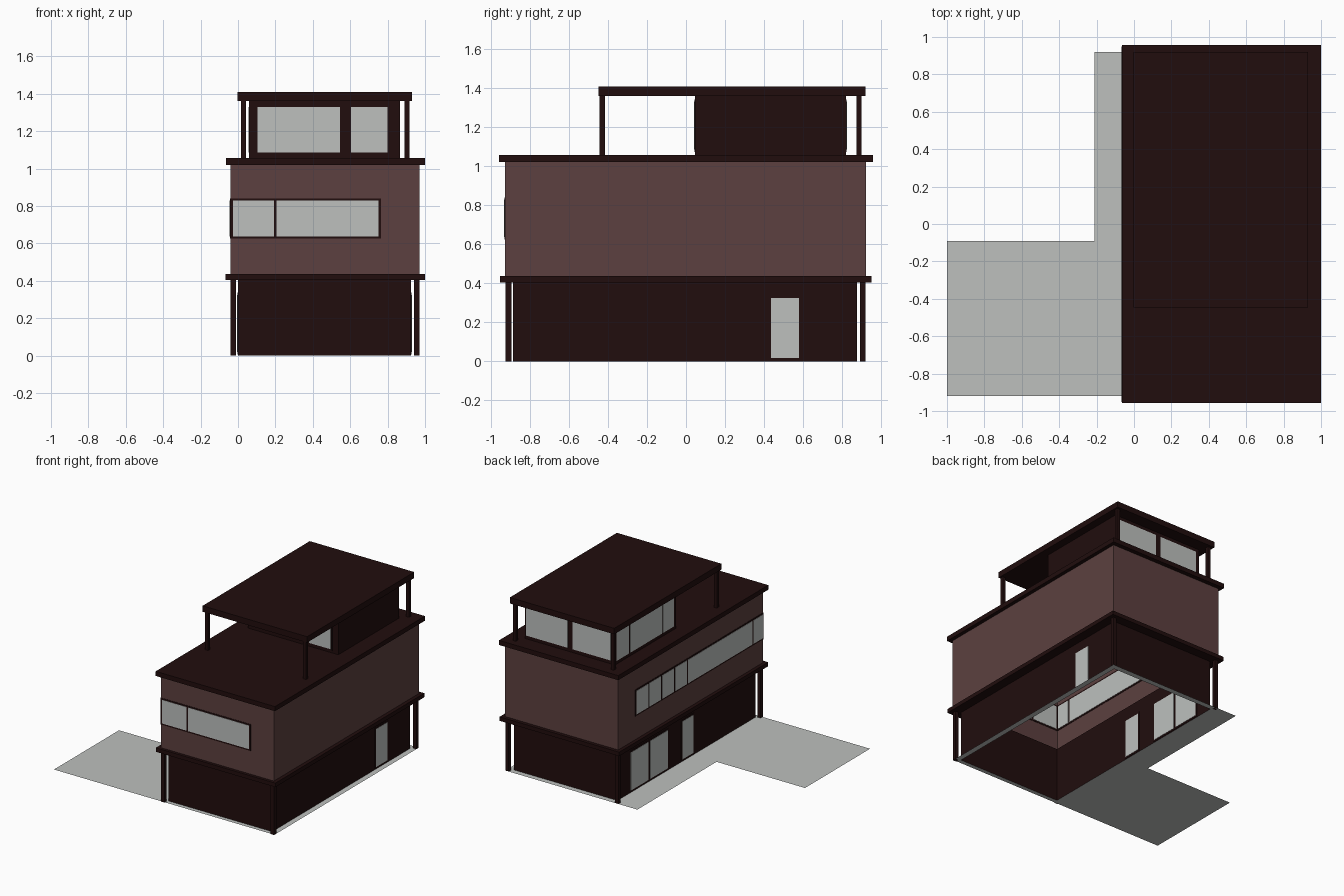
import bpy, bmesh

old = bpy.data.objects.get("Cube")
if old:
    bpy.data.objects.remove(old, do_unlink=True)


def material(name, rgb):
    m = bpy.data.materials.new(name)
    m.use_nodes = True
    m.diffuse_color = (*rgb, 1)
    bsdf = next(n for n in m.node_tree.nodes if n.type == 'BSDF_PRINCIPLED')
    bsdf.inputs["Base Color"].default_value = (*rgb, 1)
    return m


DARK = material("dark maroon", (0.015, 0.004, 0.004))
BROWN = material("dusty brown", (0.107, 0.051, 0.050))
GLASS = material("pale grey", (0.51, 0.53, 0.515))


def finish(name, bm, mat):
    mesh = bpy.data.meshes.new(name)
    bm.to_mesh(mesh)
    bm.free()
    mesh.materials.append(mat)
    ob = bpy.data.objects.new(name, mesh)
    bpy.context.scene.collection.objects.link(ob)
    return ob


def box(name, xs, ys, zs, mat):
    bm = bmesh.new()
    bmesh.ops.create_cube(bm, size=1)
    for v in bm.verts:
        for i, (lo, hi) in enumerate((xs, ys, zs)):
            v.co[i] = hi if v.co[i] > 0 else lo
    return finish(name, bm, mat)


def walls(name, xs, ys, zs, mat):
    """Four sheet walls, open at the top and bottom."""
    bm = bmesh.new()
    corners = [(xs[0], ys[0]), (xs[1], ys[0]), (xs[1], ys[1]), (xs[0], ys[1])]
    low, high = ([bm.verts.new((x, y, z)) for x, y in corners] for z in zs)
    for i in range(4):
        j = (i + 1) % 4
        bm.faces.new((low[i], low[j], high[j], high[i]))
    return finish(name, bm, mat)


def plate(name, axis, pos, span, zs, mat, thick):
    """Thin plate straddling a wall; axis is the wall's normal."""
    across = (pos - thick / 2, pos + thick / 2)
    if axis == 'x':
        return box(name, across, span, zs, mat)
    return box(name, span, across, zs, mat)


def window(name, axis, pos, panes, zs, rim=0.012):
    """Dark frame with one or more pale panes."""
    span = (min(p[0] for p in panes) - rim, max(p[1] for p in panes) + rim)
    plate(name + "_frame", axis, pos, span, (zs[0] - rim, zs[1] + rim), DARK, 0.005)
    for i, p in enumerate(panes):
        plate(f"{name}_pane_{i + 1}", axis, pos, p, zs, GLASS, 0.009)


def pillars(name, xs, ys, zs, size=0.03):
    for sx, x in zip(("right", "left"), (xs[0], xs[1] - size)):
        for sy, y in zip(("front", "back"), (ys[0], ys[1] - size)):
            box(f"{name}_{sy}_{sx}", (x, x + size), (y, y + size), zs, DARK)


# Paving, left open under the house
G_X, G_Y = (0, 0.925), (-0.885, 0.875)
bm = bmesh.new()
for x0, x1, y0, y1 in ((-1, -0.21, -0.92, -0.09), (-0.21, G_X[0], -0.92, 0.92),
                       (*G_X, -0.92, G_Y[0]), (*G_X, G_Y[1], 0.92),
                       (G_X[1], 0.97, -0.92, 0.92)):
    bm.faces.new([bm.verts.new((x, y, 0)) for x, y in
                  ((x0, y0), (x1, y0), (x1, y1), (x0, y1))])
finish("paving", bm, GLASS)

# Ground storey
walls("ground_walls", G_X, G_Y, (0, 0.41), DARK)
pillars("ground_pillar", (-0.04, 0.97), (-0.925, 0.92), (0, 0.41))
door_z = (0.018, 0.325)
window("left_door", 'x', G_X[1], [(0.435, 0.58)], door_z)
window("right_door", 'x', G_X[0], [(-0.09, 0.05)], door_z)
window("ground_window", 'x', G_X[0], [(0.235, 0.46), (0.485, 0.71)], door_z)

# Ledge ring between the storeys
L_X, L_Y, L_Z = (-0.068, 1), (-0.952, 0.95), (0.405, 0.437)
box("ledge_right", (L_X[0], G_X[0]), L_Y, L_Z, DARK)
box("ledge_left", (G_X[1], L_X[1]), L_Y, L_Z, DARK)
box("ledge_front", G_X, (L_Y[0], G_Y[0]), L_Z, DARK)
box("ledge_back", G_X, (G_Y[1], L_Y[1]), L_Z, DARK)

# Middle storey and its terrace slab
M_X, M_Y = (-0.04, 0.97), (-0.928, 0.922)
walls("middle_walls", M_X, M_Y, (0.437, 1.02), BROWN)
box("terrace_slab", (-0.065, 1), (-0.957, 0.957), (1.02, 1.057), DARK)
strip_z = (0.637, 0.828)
window("middle_front_window", 'y', M_Y[0], [(-0.028, 0.193), (0.207, 0.752)], strip_z)
window("middle_side_window", 'x', M_X[0],
       [(-0.916, -0.8), (-0.785, 0.035), (0.05, 0.2), (0.215, 0.365),
        (0.38, 0.53), (0.545, 0.695)], strip_z)

# Top storey with overhanging roof
T_X, T_Y, T_Z = (0.06, 0.865), (0.045, 0.82), (1.057, 1.36)
walls("top_walls", T_X, T_Y, T_Z, DARK)
pillars("roof_pillar", (0.015, 0.917), (-0.442, 0.9), T_Z, 0.027)
box("roof", (-0.003, 0.93), (-0.447, 0.92), (1.36, 1.408), DARK)
top_z = (1.085, 1.33)
window("top_front_window", 'y', T_Y[0], [(0.105, 0.545), (0.605, 0.8)], top_z)
window("top_back_window", 'y', T_Y[1], [(0.095, 0.435), (0.48, 0.85)], top_z)
window("top_side_window", 'x', T_X[0],
       [(0.075, 0.215), (0.23, 0.63), (0.65, 0.805)], top_z)
